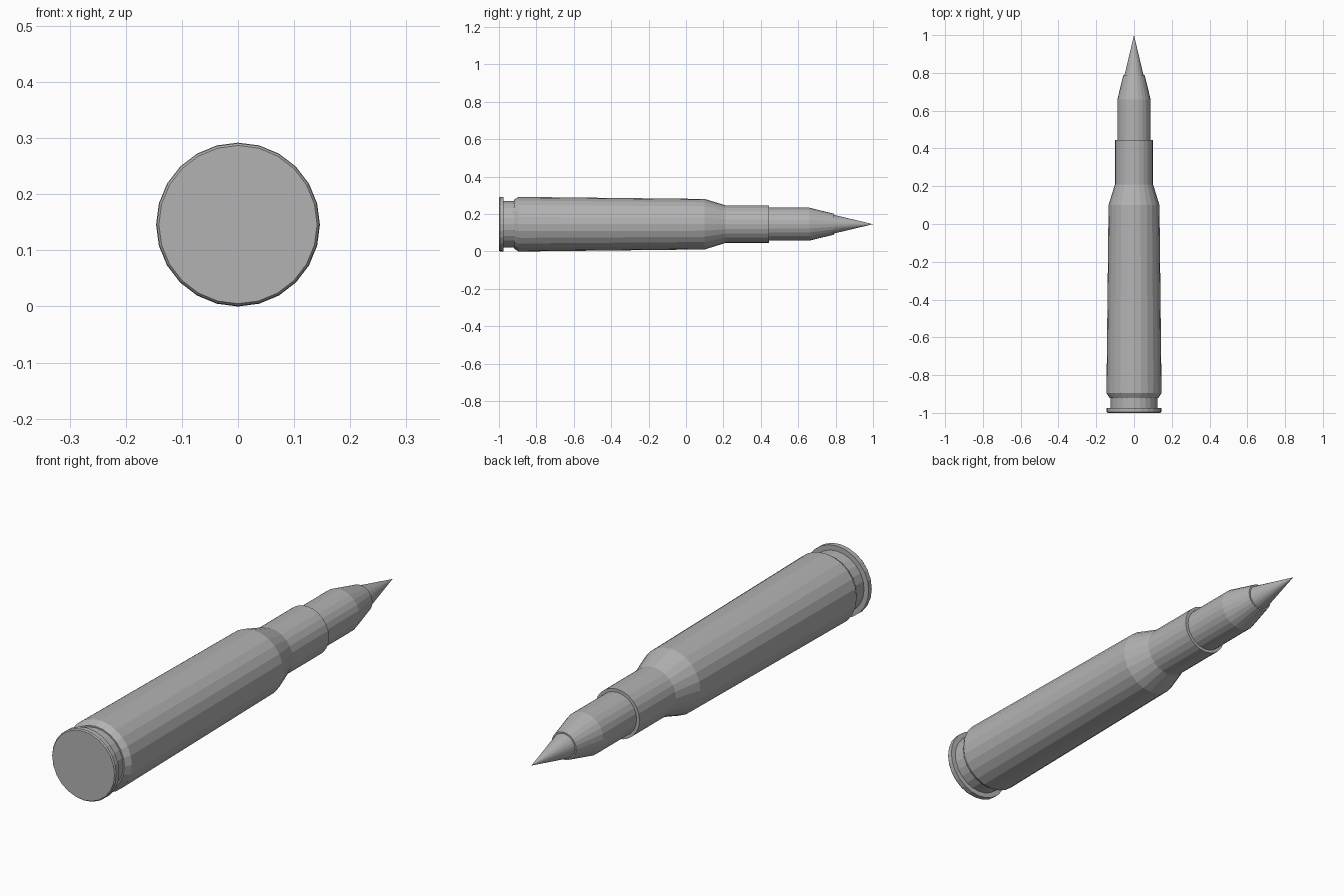
import bpy
import bmesh
import math

SIDES = 24
AXIS_Z = 0.146

cube = bpy.data.objects.get("Cube")
if cube:
    bpy.data.objects.remove(cube, do_unlink=True)

metal = bpy.data.materials.new("grey_metal")
metal.use_nodes = True
grey = (0.45, 0.45, 0.45, 1)
metal.diffuse_color = grey
metal.node_tree.nodes["Principled BSDF"].inputs["Base Color"].default_value = grey


def lathe(name, profile):
    """Turn a (y, radius) profile about the long axis; end caps are closed."""
    bm = bmesh.new()
    rings = []
    for y, r in profile:
        if r == 0:
            rings.append([bm.verts.new((0, y, AXIS_Z))])
            continue
        ring = []
        for i in range(SIDES):
            a = math.tau * i / SIDES
            ring.append(bm.verts.new((r * math.sin(a), y, AXIS_Z + r * math.cos(a))))
        rings.append(ring)
    for a, b in zip(rings, rings[1:]):
        for i in range(SIDES):
            j = (i + 1) % SIDES
            if len(b) == 1:
                bm.faces.new((a[i], a[j], b[0]))
            else:
                bm.faces.new((a[i], a[j], b[j], b[i]))
    for ring in (rings[0], rings[-1]):
        if len(ring) > 1:
            bm.faces.new(ring)
    bmesh.ops.recalc_face_normals(bm, faces=bm.faces)
    mesh = bpy.data.meshes.new(name)
    bm.to_mesh(mesh)
    bm.free()
    mesh.materials.append(metal)
    obj = bpy.data.objects.new(name, mesh)
    bpy.context.collection.objects.link(obj)
    return obj


# Case: rim, extractor groove, tapered body, shoulder and neck
lathe("case", [
    (-1.0, 0.141), (-0.995, 0.145), (-0.975, 0.145), (-0.975, 0.124),
    (-0.92, 0.124), (-0.92, 0.13), (-0.895, 0.146), (0.1, 0.135),
    (0.21, 0.101), (0.445, 0.101),
])

# Projectile body, seated in the neck
lathe("projectile", [(0.4, 0.088), (0.66, 0.088), (0.79, 0.056)])

# Pointed tip
lathe("tip", [(0.75, 0.05), (0.79, 0.05), (1.0, 0)])
